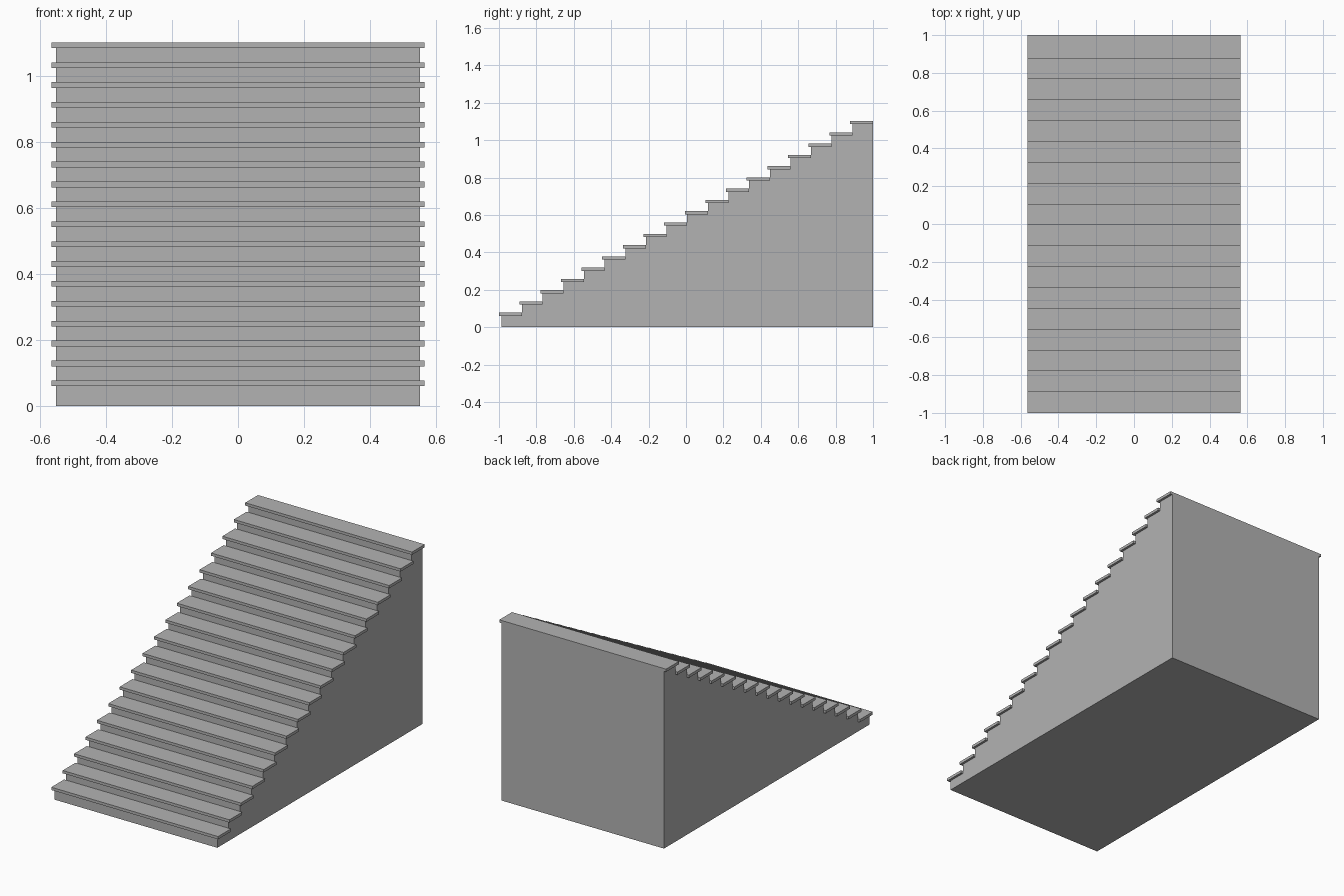
import bpy
import bmesh

STEPS = 18
RUN, RISE = 0.1104, 0.0603
NOSING = 2 - STEPS * RUN
THICK = 0.0172
BASE_HALF, TREAD_HALF = 0.551, 0.565

cube = bpy.data.objects.get("Cube")
if cube:
    bpy.data.objects.remove(cube, do_unlink=True)

grey = bpy.data.materials.new("stone grey")
grey.use_nodes = True
COLOUR = (0.45, 0.45, 0.45, 1)
grey.diffuse_color = COLOUR
grey.node_tree.nodes["Principled BSDF"].inputs["Base Color"].default_value = COLOUR


def extrude_profile(name, points, half_width):
    """Make a solid from a (y, z) outline, centred across x."""
    bm = bmesh.new()
    face = bm.faces.new([bm.verts.new((-half_width, y, z)) for y, z in points])
    side = bmesh.ops.extrude_face_region(bm, geom=[face])["geom"]
    moved = [v for v in side if isinstance(v, bmesh.types.BMVert)]
    bmesh.ops.translate(bm, verts=moved, vec=(2 * half_width, 0, 0))
    bmesh.ops.recalc_face_normals(bm, faces=bm.faces)
    mesh = bpy.data.meshes.new(name)
    bm.to_mesh(mesh)
    bm.free()
    mesh.materials.append(grey)
    obj = bpy.data.objects.new(name, mesh)
    bpy.context.collection.objects.link(obj)
    return obj


# Solid stepped body
outline = [(1, 0), (-1 + NOSING, 0)]
for i in range(STEPS):
    y = -1 + NOSING + i * RUN
    outline += [(y, (i + 1) * RISE), (y + RUN, (i + 1) * RISE)]
extrude_profile("stair_body", outline, BASE_HALF)

# Overhanging treads, each reaching back to the next riser
for i in range(STEPS):
    front, low = -1 + i * RUN, (i + 1) * RISE
    back, high = front + RUN + NOSING, low + THICK
    extrude_profile(f"tread_{i + 1}",
                    [(front, low), (back, low), (back, high), (front, high)],
                    TREAD_HALF)
